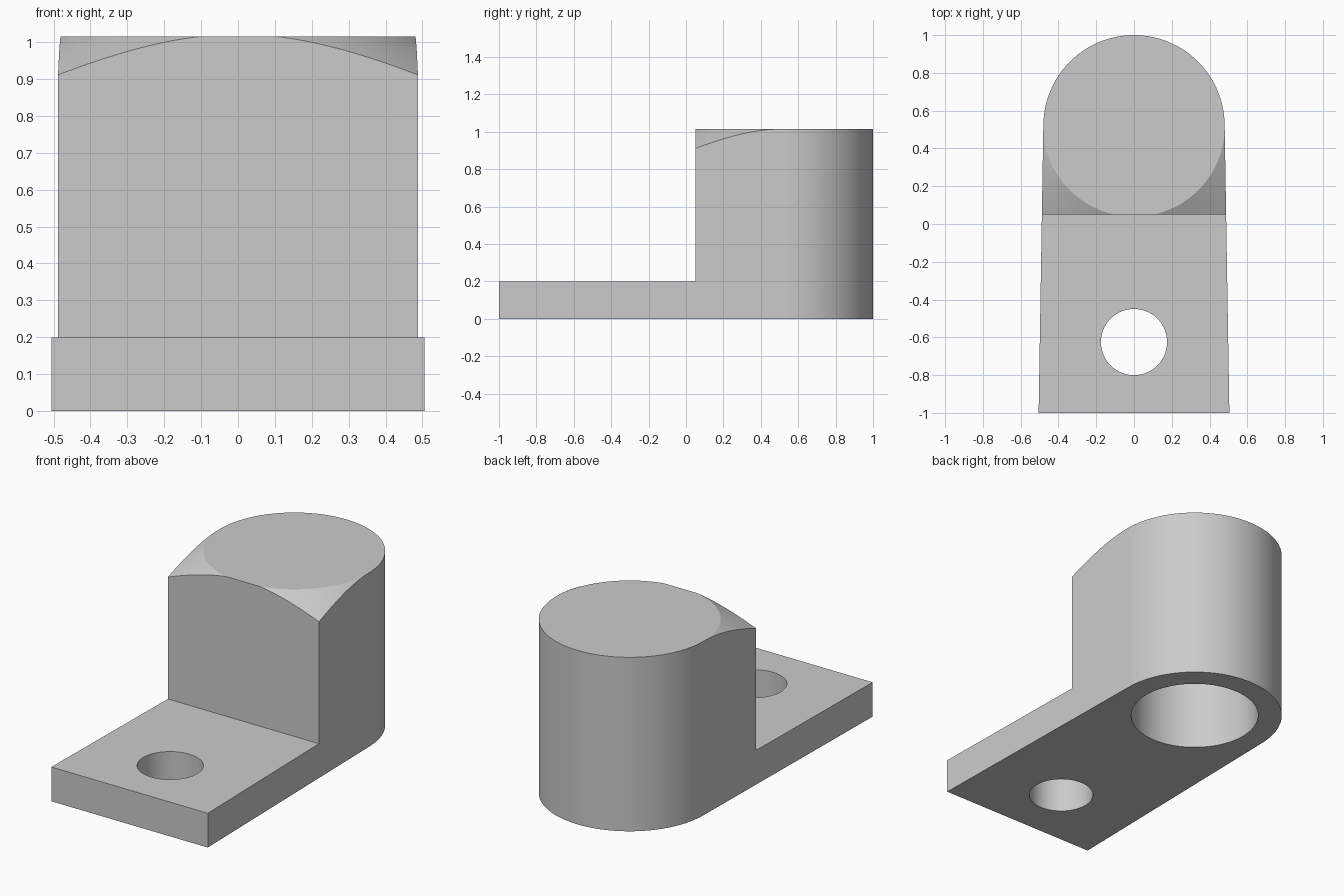
import bpy, bmesh, math
from mathutils import Matrix, Vector

cube = bpy.data.objects.get("Cube")
if cube:
    bpy.data.objects.remove(cube, do_unlink=True)

RADIUS, CENTRE_Y, HEIGHT = 0.48, 0.52, 1.015
PLATE_TOP, BLOCK_FRONT = 0.2, 0.05
SLOPE = 0.53  # drop per unit of radius on the conical chamfer

grey = bpy.data.materials.new("plain_grey")
grey.use_nodes = True
grey.diffuse_color = (0.6, 0.6, 0.6, 1)
grey.node_tree.nodes["Principled BSDF"].inputs["Base Color"].default_value = grey.diffuse_color


def make_object(name, bm):
    bmesh.ops.recalc_face_normals(bm, faces=bm.faces)
    mesh = bpy.data.meshes.new(name)
    bm.to_mesh(mesh)
    bm.free()
    mesh.materials.append(grey)
    obj = bpy.data.objects.new(name, mesh)
    bpy.context.collection.objects.link(obj)
    return obj


def frustum(name, y, z0, z1, r0, r1, segments=96):
    bm = bmesh.new()
    place = Matrix.Translation((0, y, (z0 + z1) / 2))
    bmesh.ops.create_cone(bm, cap_ends=True, segments=segments, radius1=r0,
                          radius2=r1, depth=z1 - z0, matrix=place)
    return make_object(name, bm)


def box(name, low, high):
    low, high = Vector(low), Vector(high)
    bm = bmesh.new()
    place = Matrix.Translation((low + high) / 2) @ Matrix.Diagonal((high - low).to_4d())
    place[3][3] = 1
    bmesh.ops.create_cube(bm, size=1, matrix=place)
    return make_object(name, bm)


# Tapered plan with a round back, extruded to full height
outline = [(-0.505, -1), (0.505, -1)]
steps = 64
start = math.atan2(0.025, 1.5)
for i in range(steps + 1):
    a = start + (math.pi - 2 * start) * i / steps
    outline.append((RADIUS * math.cos(a), CENTRE_Y + RADIUS * math.sin(a)))
bm = bmesh.new()
base = bm.faces.new([bm.verts.new((x, y, 0)) for x, y in outline])
top = bmesh.ops.extrude_face_region(bm, geom=[base])["geom"]
bmesh.ops.translate(bm, vec=(0, 0, HEIGHT),
                    verts=[v for v in top if isinstance(v, bmesh.types.BMVert)])
bracket = make_object("mounting_bracket", bm)

# Step above the plate, bolt hole, blind bore and conical top chamfer
rim = RADIUS + 0.0015
cone_low, cone_high = -0.2, HEIGHT + 0.1
cutters = [
    (box("step_cutter", (-1, -2, PLATE_TOP), (1, BLOCK_FRONT, 2)), 'DIFFERENCE'),
    (frustum("bolt_hole_cutter", -0.625, -0.5, 0.5, 0.175, 0.175), 'DIFFERENCE'),
    (frustum("bore_cutter", CENTRE_Y, -0.5, 0.8, 0.35, 0.35), 'DIFFERENCE'),
    (frustum("chamfer_cone", CENTRE_Y, cone_low, cone_high,
             rim + (HEIGHT - cone_low) / SLOPE, rim - (cone_high - HEIGHT) / SLOPE, 192),
     'INTERSECT'),
]
for cutter, operation in cutters:
    mod = bracket.modifiers.new(cutter.name, 'BOOLEAN')
    mod.object, mod.operation, mod.solver = cutter, operation, 'EXACT'

# Bake the cuts and discard the cutters
bpy.context.view_layer.update()
final = bpy.data.meshes.new_from_object(
    bracket.evaluated_get(bpy.context.evaluated_depsgraph_get()))
bracket.modifiers.clear()
bracket.data = final
final.materials.clear()
final.materials.append(grey)
for poly in final.polygons:
    poly.material_index = 0
for cutter, _ in cutters:
    bpy.data.objects.remove(cutter, do_unlink=True)

# Smooth curved walls, crisp edges
bpy.ops.object.select_all(action='DESELECT')
bracket.select_set(True)
bpy.context.view_layer.objects.active = bracket
bpy.ops.object.shade_smooth_by_angle(angle=math.radians(24))
